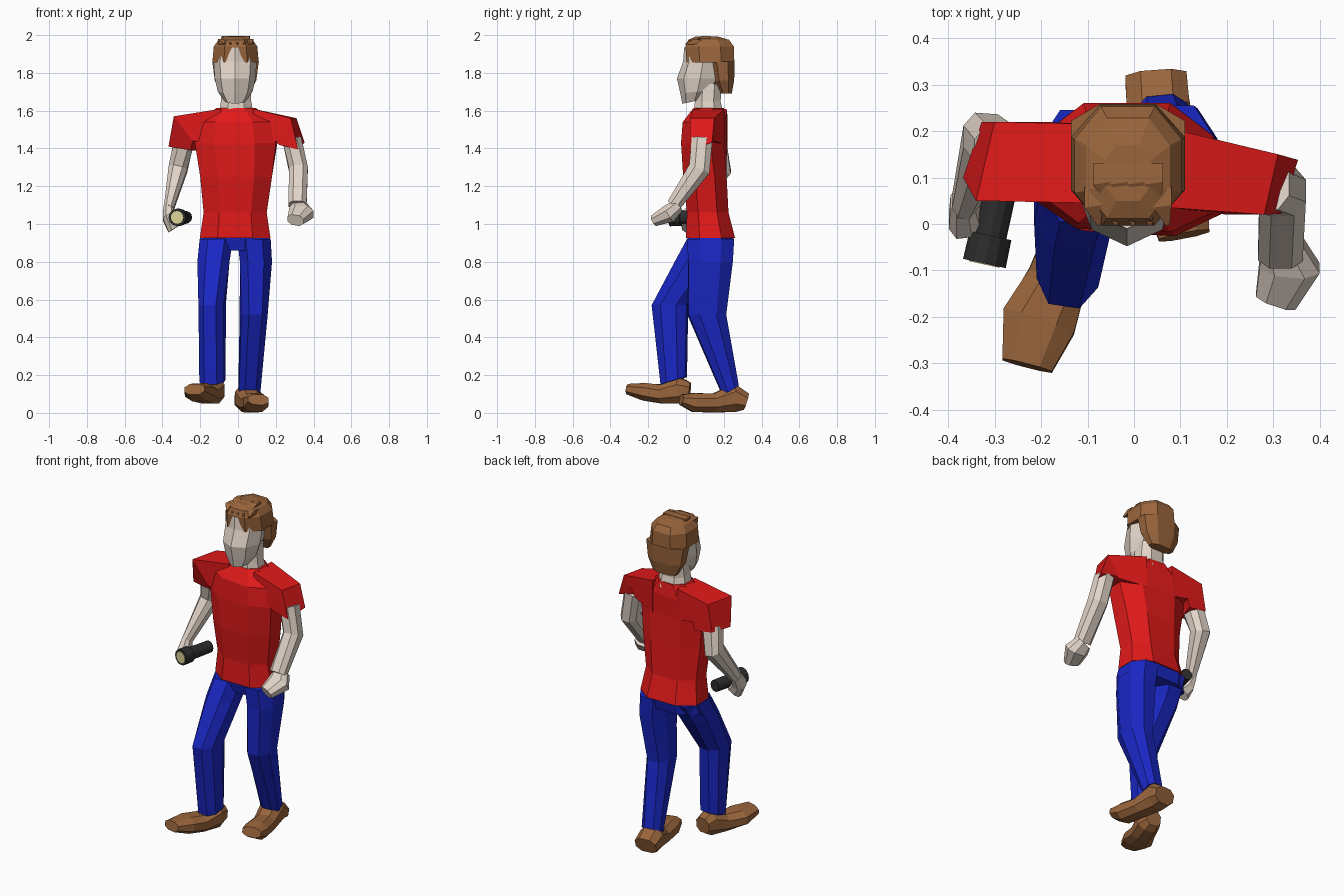
import bpy, bmesh, math
from mathutils import Vector


def material(name, rgb):
    m = bpy.data.materials.new(name)
    m.diffuse_color = (*rgb, 1)
    return m


SKIN = material("skin", (0.76, 0.66, 0.58))
RED = material("red_cloth", (0.75, 0.01, 0.01))
BLUE = material("blue_cloth", (0.01, 0.02, 0.55))
BROWN = material("brown", (0.32, 0.13, 0.045))
BLACK = material("black", (0.025, 0.025, 0.025))
GLASS = material("pale_lens", (0.7, 0.65, 0.3))

BOX = [(1, .45), (.5, 1), (-.5, 1), (-1, .45), (-1, -.45), (-.5, -1), (.5, -1), (1, -.45)]
QUAD = [(1, 1), (-1, 1), (-1, -1), (1, -1)]


def circle(n):
    return [(math.cos(2 * math.pi * i / n), math.sin(2 * math.pi * i / n)) for i in range(n)]


def loft(name, sections, mat, profile=BOX):
    """Skin a closed body over sections of (centre, U half-vector, V half-vector)."""
    bm = bmesh.new()
    rings = [[bm.verts.new(Vector(c) + Vector(u) * a + Vector(v) * b) for a, b in profile]
             for c, u, v in sections]
    n = len(profile)
    for r, s in zip(rings, rings[1:]):
        for i in range(n):
            bm.faces.new((r[i], r[(i + 1) % n], s[(i + 1) % n], s[i]))
    bm.faces.new(rings[0])
    bm.faces.new(rings[-1])
    bmesh.ops.recalc_face_normals(bm, faces=bm.faces)
    me = bpy.data.meshes.new(name)
    bm.to_mesh(me)
    bm.free()
    me.materials.append(mat)
    ob = bpy.data.objects.new(name, me)
    bpy.context.collection.objects.link(ob)
    return ob


def stack(name, rows, mat, profile=BOX):
    """Level sections: x, y, z, half width, half depth, yaw, rise towards the back."""
    out = []
    for row in rows:
        x, y, z, rx, ry, yaw, rise = (*row, 0, 0)[:7] if len(row) < 7 else row
        c, s = math.cos(yaw), math.sin(yaw)
        out.append(((x, y, z), (c * rx, s * rx, 0), (-s * ry, c * ry, rise * ry)))
    return loft(name, out, mat, profile)


def limb(name, rows, mat, profile=BOX):
    """Sections square to a path: x, y, z, half width, half thickness."""
    pts = [Vector(r[:3]) for r in rows]
    out = []
    for i, r in enumerate(rows):
        t = (pts[min(i + 1, len(pts) - 1)] - pts[max(i - 1, 0)]).normalized()
        u = (Vector((1, 0, 0)) - t * t.x).normalized()
        out.append((pts[i], u * r[3], t.cross(u) * r[4]))
    return loft(name, out, mat, profile)


# shirt
stack("shirt_body", [(-.015, .13, .925, .187, .13), (-.015, .115, 1.06, .167, .11),
                     (-.01, .1, 1.25, .19, .115), (-.01, .095, 1.43, .215, .113, -.08, 0),
                     (-.01, .1, 1.54, .2, .108, -.1, 0),
                     (-.01, .12, 1.615, .1, .075, -.1, 0)], RED)
loft("right_sleeve", [((-.09, .13, 1.515), (0, .085, 0), (0, 0, .095)),
                      ((-.27, .135, 1.505), (.02, .085, 0), (-.05, 0, .065)),
                      ((-.29, .16, 1.4), (.02, .06, 0), (-.058, 0, .01))], RED, QUAD)
loft("left_sleeve", [((.08, .12, 1.515), (0, .085, 0), (0, 0, .095)),
                     ((.255, .085, 1.5), (.015, .065, 0), (.04, 0, .06)),
                     ((.285, .08, 1.425), (.018, .058, .018), (.05, 0, -.012))], RED, QUAD)

# trousers
stack("trouser_hips", [(-.015, .13, .94, .183, .126), (-.015, .13, .86, .192, .105)], BLUE)
stack("right_trouser_leg", [(-.115, .125, .92, .088, .12), (-.13, .055, .8, .085, .115),
                            (-.137, -.085, .57, .067, .093, -.15, 0),
                            (-.135, -.065, .17, .066, .066, -.15, .3)], BLUE)
stack("left_trouser_leg", [(.085, .13, .92, .088, .125), (.095, .13, .8, .085, .118),
                           (.083, .11, .52, .07, .1, .1, 0),
                           (.06, .235, .12, .057, .042, .1, .6)], BLUE)

# shoes, heel to toe
limb("right_shoe", [(-.125, .02, .115, .045, .045), (-.13, -.03, .12, .062, .07),
                    (-.165, -.12, .1, .065, .05), (-.205, -.21, .11, .08, .047),
                    (-.23, -.305, .125, .055, .028)], BROWN)
limb("left_shoe", [(.047, .318, .06, .066, .045), (.052, .255, .08, .068, .075),
                   (.075, .15, .052, .062, .05), (.095, .04, .055, .066, .05),
                   (.108, -.025, .07, .055, .028)], BROWN)

# arms and hands
limb("right_arm", [(-.29, .16, 1.42, .054, .056), (-.318, .185, 1.29, .05, .056),
                   (-.367, .04, 1.08, .026, .035)], SKIN)
limb("right_hand", [(-.37, .05, 1.09, .025, .034), (-.365, .012, 1.035, .035, .045),
                    (-.33, .01, .98, .045, .03)], SKIN)
limb("left_arm", [(.285, .085, 1.45, .05, .055), (.32, .07, 1.29, .05, .058),
                  (.315, -.065, 1.1, .048, .038)], SKIN)
limb("left_hand", [(.318, -.05, 1.09, .048, .036), (.335, -.09, 1.055, .065, .048),
                   (.305, -.165, 1.02, .045, .03)], SKIN)

# torch
limb("torch_barrel", [(-.276, .12, 1.035, .034, .034), (-.311, -.03, 1.035, .036, .036)],
     BLACK, circle(12))
limb("torch_head", [(-.309, -.025, 1.035, .046, .046), (-.322, -.085, 1.035, .047, .047)],
     BLACK, circle(12))
limb("torch_lens", [(-.321, -.08, 1.035, .034, .034), (-.3225, -.087, 1.035, .034, .034)],
     GLASS, circle(12))

# head
stack("neck", [(-.01, .12, 1.58, .093, .078), (-.01, .115, 1.65, .08, .068),
               (-.01, .12, 1.74, .075, .07)], SKIN)
stack("face", [(-.015, .045, 1.65, .055, .065, 0, .2), (-.015, .06, 1.7, .092, .09, 0, .1),
               (-.015, .075, 1.77, .108, .123), (-.015, .09, 1.86, .114, .105),
               (-.015, .09, 1.935, .09, .1)], SKIN, circle(8))

# hair: crown, nape and short tufts over the forehead
stack("hair_crown", [(-.013, .13, 1.855, .123, .126), (-.013, .125, 1.94, .115, .128),
                     (-.013, .12, 1.975, .09, .108), (-.013, .11, 1.992, .05, .06)], BROWN)
stack("hair_nape", [(-.013, .212, 1.69, .075, .03), (-.013, .2, 1.76, .11, .055),
                    (-.013, .192, 1.86, .123, .066)], BROWN)
for row, (y, z) in enumerate([(.04, 1.965), (.09, 1.982)]):
    for i in range(5 - row):
        x = -.013 + (i - (4 - row) / 2) * .037
        limb(f"hair_tuft_{row}_{i}", [(x, y + .04, z, .02, .012), (x, y, z, .02, .014),
                                      (x + .012, y - .042, z - .012, .004, .003)], BROWN, QUAD)
